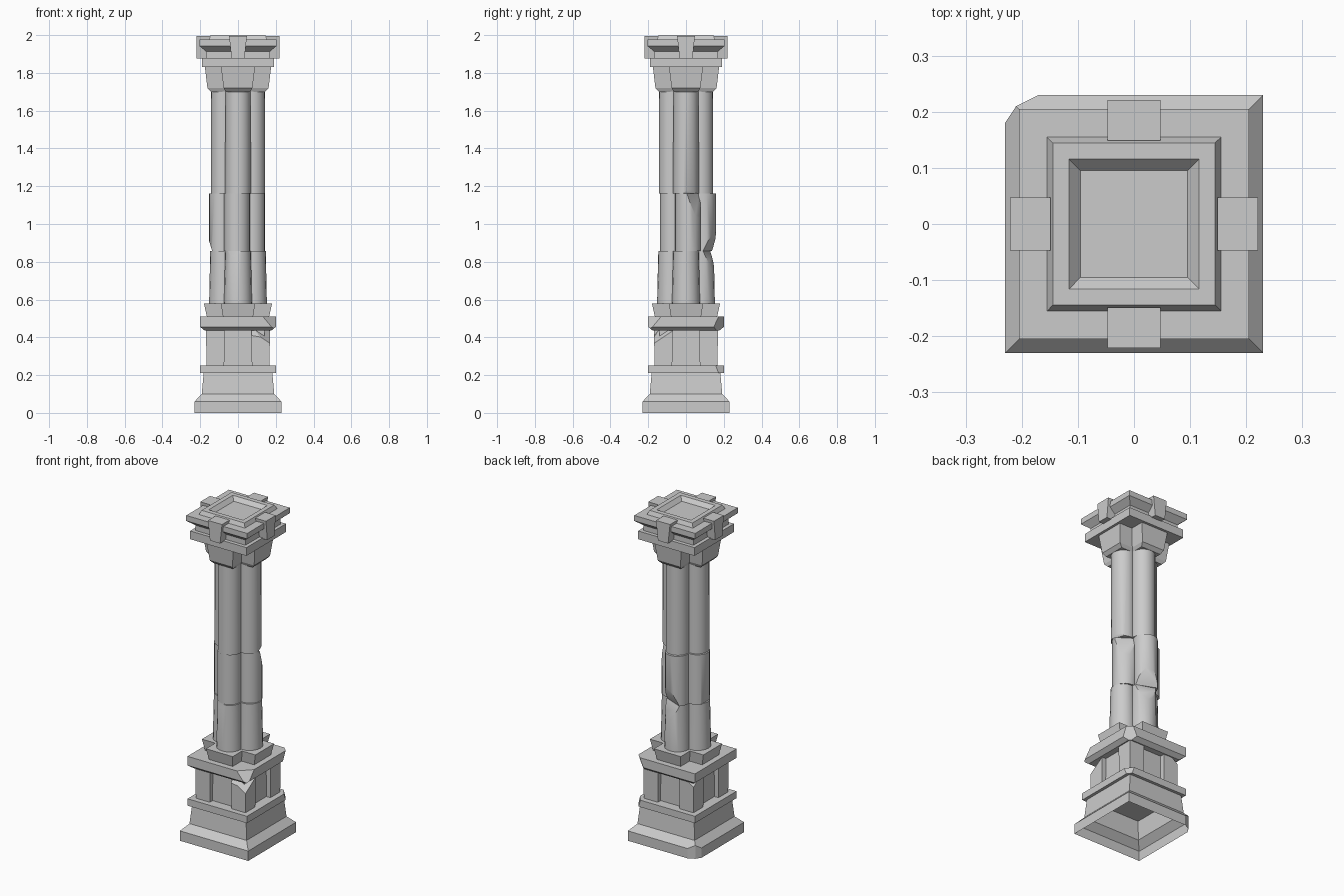
import bpy, bmesh, math
from mathutils import Vector, Matrix

if "Cube" in bpy.data.objects:
    bpy.data.objects.remove(bpy.data.objects["Cube"])


def finish(bm, name, chips=(), open_bottom=False, smooth=False):
    """Slice off each chip (point, normal), cap the cuts and make the object."""
    for p, n in chips:
        geom = bm.verts[:] + bm.edges[:] + bm.faces[:]
        res = bmesh.ops.bisect_plane(bm, geom=geom, plane_co=Vector(p),
                                     plane_no=Vector(n).normalized(), clear_outer=True)
        cut = [e for e in res['geom_cut'] if isinstance(e, bmesh.types.BMEdge)]
        if cut:
            bmesh.ops.holes_fill(bm, edges=cut, sides=0)
    bmesh.ops.recalc_face_normals(bm, faces=bm.faces[:])
    if open_bottom:
        low = [f for f in bm.faces if all(v.co.z < 0.001 for v in f.verts)]
        bmesh.ops.delete(bm, geom=low, context='FACES')
    me = bpy.data.meshes.new(name)
    bm.to_mesh(me)
    bm.free()
    ob = bpy.data.objects.new(name, me)
    bpy.context.collection.objects.link(ob)
    if smooth:
        bpy.ops.object.select_all(action='DESELECT')
        ob.select_set(True)
        bpy.context.view_layer.objects.active = ob
        bpy.ops.object.shade_smooth_by_angle(angle=math.radians(35))
    return ob


def loft(name, rings, at=(0, 0, 0), turn=0, **kw):
    """Stack of rectangles (half x, half y, z), moved then turned about z."""
    bm = bmesh.new()
    loops = [[bm.verts.new((sx * hx, sy * hy, z))
              for sx, sy in ((-1, -1), (1, -1), (1, 1), (-1, 1))] for hx, hy, z in rings]
    bm.faces.new(loops[0][::-1])
    bm.faces.new(loops[-1])
    for a, b in zip(loops, loops[1:]):
        for i in range(4):
            j = (i + 1) % 4
            bm.faces.new((a[i], a[j], b[j], b[i]))
    bm.transform(Matrix.Rotation(turn, 4, 'Z') @ Matrix.Translation(at))
    return finish(bm, name, **kw)


def square(name, profile, **kw):
    return loft(name, [(h, h, z) for h, z in profile], **kw)


def drum(name, x, y, z0, z1, r0, r1, chips=()):
    bm = bmesh.new()
    bmesh.ops.create_cone(bm, cap_ends=True, segments=20, radius1=r0, radius2=r1, depth=z1 - z0)
    bm.transform(Matrix.Translation((x, y, (z0 + z1) / 2)))
    finish(bm, name, chips, smooth=True)


# Hollow plinth, open below, with a broken back-left corner
square("plinth", [(.23, 0), (.23, .06), (.192, .10), (.182, .21), (.07, .21), (.07, .25)],
       chips=[((-.22, .195, 0), (-.83, .55, 0)), ((-.21, .21, 0), (-.45, .89, 0))],
       open_bottom=True)
square("lower_slab", [(.2, .21), (.2, .252)], chips=[((.185, .185, .23), (.8, .6, .25))])

# Pedestal: recessed core and four corner piers
square("pedestal_core", [(.14, .25), (.14, .44)])
for sx, sy, tag in ((-1, -1, "front_left"), (1, -1, "front_right"),
                    (1, 1, "back_right"), (-1, 1, "back_left")):
    broken = []
    if tag == "front_right":
        broken = [((.13, -.13, .42), (.5, -.5, .75)), ((.12, -.17, .40), (.1, -.75, .6))]
    elif tag == "back_left":
        broken = [((-.16, .16, .42), (-.5, .5, .7))]
    loft("pier_" + tag, [(.047, .047, .25), (.049, .049, .44)],
         at=(sx * .120, sy * .120, 0), chips=broken)

# Pedestal cap slab with two chipped corners
square("pedestal_cap", [(.175, .435), (.2, .455), (.2, .51)],
       chips=[((.17, -.17, .50), (.6, -.6, .5)), ((.177, .177, .47), (.65, .65, -.3))])

# Cross-shaped shaft base and capital
for turn, tag in ((0, "x"), (math.pi / 2, "y")):
    loft("shaft_base_" + tag, [(.165, .08, .51), (.18, .09, .578)], turn=turn)
    loft("capital_" + tag, [(.143, .066, 1.70), (.162, .076, 1.72), (.175, .09, 1.83)], turn=turn)

# Clustered shafts in three courses, middle course slightly shifted
worn = {
    ("middle", "right"): [((.12, .04, 1.10), (.55, .8, .25))],
    ("middle", "back"): [((.0, .145, .92), (.35, .85, -.4))],
    ("middle", "left"): [((-.15, 0, .90), (-.95, 0, -.3))],
    ("lower", "back"): [((.0, .132, .81), (.3, .9, .37))],
    ("lower", "front"): [((-.03, -.142, .82), (-.3, -.9, .3))],
    ("upper", "right"): [((.14, .02, 1.18), (.8, .3, -.5))],
}
courses = (("lower", .575, .858, .074, .068, .079, 0, 0),
           ("middle", .858, 1.162, .068, .068, .080, -.005, .010),
           ("upper", 1.162, 1.705, .068, .067, .076, 0, 0))
for course, z0, z1, r0, r1, d, ox, oy in courses:
    for i, side in enumerate(("right", "back", "left", "front")):
        a = i * math.pi / 2
        drum(f"shaft_{course}_{side}", ox + d * math.cos(a), oy + d * math.sin(a),
             z0, z1, r0, r1, worn.get((course, side), ()))

# Abacus: lower slab, neck, overhanging top slab with a sunken panel
square("abacus_lower", [(.19, 1.83), (.19, 1.88)])
square("abacus_top", [(.168, 1.87), (.168, 1.912), (.205, 1.943), (.205, 1.976), (.155, 1.976),
                      (.144, 2.0), (.116, 2.0), (.095, 1.977)])

# Keystone on each side
for i, side in enumerate(("front", "right", "back", "left")):
    loft("keystone_" + side, [(.034, .036, 1.875), (.047, .036, 1.994)],
         at=(0, -.185, 0), turn=i * math.pi / 2)
